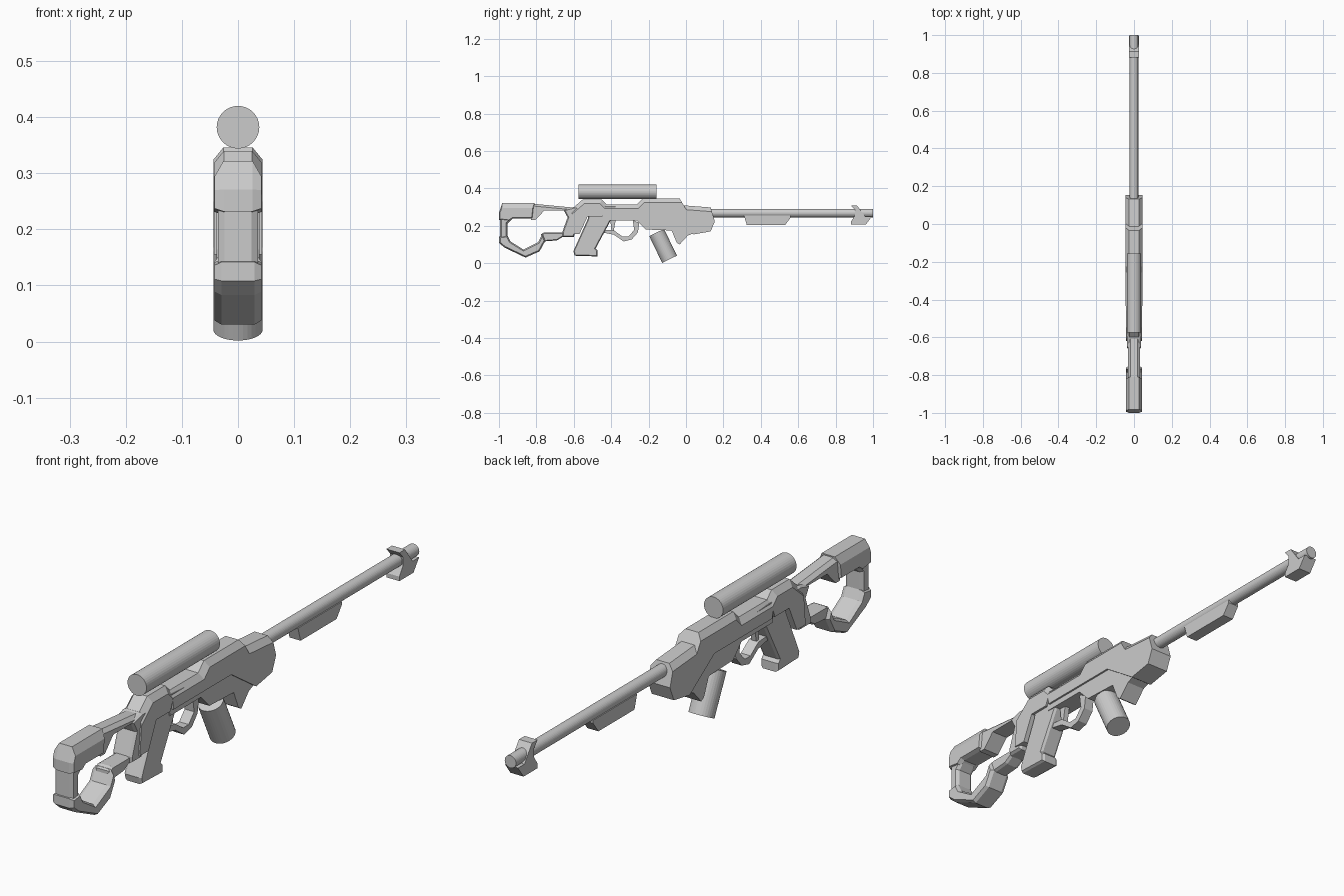
import bpy, bmesh, math
from mathutils import Vector

grey = bpy.data.materials.new("plain_grey")
grey.diffuse_color = (0.6, 0.6, 0.6, 1)


def finish(name, bm):
    bmesh.ops.remove_doubles(bm, verts=bm.verts, dist=1e-5)
    bmesh.ops.recalc_face_normals(bm, faces=bm.faces)
    me = bpy.data.meshes.new(name)
    bm.to_mesh(me)
    bm.free()
    me.materials.append(grey)
    ob = bpy.data.objects.new(name, me)
    bpy.context.collection.objects.link(ob)
    return ob


def inset(pts, cut):
    """Move each profile edge inwards by cut(normal) and re-intersect."""
    n = len(pts)
    area = sum(pts[i - 1][0] * pts[i][1] - pts[i][0] * pts[i - 1][1] for i in range(n))
    s = 1 if area > 0 else -1
    nor = []
    for i in range(n):
        d = Vector(pts[(i + 1) % n]) - Vector(pts[i])
        nor.append(Vector((d.y, -d.x)).normalized() * s)
    out = []
    for i in range(n):
        a, b, p = nor[i - 1], nor[i], Vector(pts[i])
        da, db = a.dot(p) - cut(a), b.dot(p) - cut(b)
        det = a.x * b.y - a.y * b.x
        if abs(det) < 0.15:
            out.append(p - a * cut(a))
        else:
            out.append(Vector(((da * b.y - db * a.y) / det, (a.x * db - b.x * da) / det)))
    return out


def prism(name, pts, w, top=0.0, rim=0.0, cw=0.014):
    """Side profile (y, z) with half width w; chamfer on top edges or whole rim."""
    rings = [(-w, pts), (w, pts)]
    if top or rim:
        small = inset(pts, lambda nv: max(rim, top if nv.y > 0.6 else 0))
        rings = [(-w, small), (-w + cw, pts), (w - cw, pts), (w, small)]
    bm = bmesh.new()
    loops = [[bm.verts.new((x, p[0], p[1])) for p in ring] for x, ring in rings]
    n = len(pts)
    for a, b in zip(loops, loops[1:]):
        for i in range(n):
            j = (i + 1) % n
            bm.faces.new((a[i], a[j], b[j], b[i]))
    bm.faces.new(loops[0])
    bm.faces.new(loops[-1])
    return finish(name, bm)


def rod(name, p, q, r, sides=32):
    p, q = Vector(p), Vector(q)
    bm = bmesh.new()
    bmesh.ops.create_cone(bm, cap_ends=True, segments=sides, radius1=r, radius2=r, depth=(q - p).length)
    rot = (q - p).to_track_quat('Z', 'Y').to_matrix().to_4x4()
    bm.transform(rot)
    bmesh.ops.translate(bm, verts=bm.verts, vec=(p + q) / 2)
    return finish(name, bm)


# round parts: barrel, scope and magazine
rod("barrel", (0, 0.1, 0.268), (0, 1.0, 0.268), 0.0225)
rod("scope", (0, -0.575, 0.382), (0, -0.157, 0.382), 0.038)
rod("magazine", (0, -0.157, 0.164), (0, -0.088, 0.021), 0.044)

# barrel fittings
prism("barrel_weight", [(0.31, 0.255), (0.56, 0.255), (0.56, 0.244), (0.53, 0.204), (0.325, 0.204)], 0.022)
prism("muzzle_sight", [(0.882, 0.309), (0.914, 0.309), (0.93, 0.287), (0.957, 0.25), (0.994, 0.25),
                       (0.962, 0.207), (0.882, 0.207), (0.882, 0.223), (0.903, 0.255), (0.903, 0.285)], 0.026)

# receiver: lower core and wider upper cover
prism("receiver_core", [(-0.45, 0.305), (0.1, 0.28), (0.12, 0.18), (0.041, 0.16), (0.01, 0.148),
                        (-0.034, 0.1), (-0.05, 0.11), (-0.077, 0.175), (-0.216, 0.18),
                        (-0.264, 0.229), (-0.44, 0.229)], 0.037)
prism("receiver_cover", [(-0.435, 0.314), (-0.264, 0.314), (-0.232, 0.346), (-0.034, 0.346), (-0.012, 0.309),
                         (0.132, 0.298), (0.154, 0.223), (0.132, 0.17), (0.041, 0.154),
                         (-0.1, 0.25), (-0.43, 0.25)], 0.044, top=0.022, cw=0.018)

# rear body and grip
prism("rear_body", [(-0.607, 0.293), (-0.553, 0.34), (-0.451, 0.34), (-0.42, 0.309), (-0.446, 0.25),
                    (-0.526, 0.25), (-0.57, 0.155), (-0.62, 0.155)], 0.043, top=0.022, cw=0.018)
prism("grip", [(-0.41, 0.26), (-0.403, 0.228), (-0.483, 0.079), (-0.473, 0.068), (-0.473, 0.036),
               (-0.596, 0.04), (-0.602, 0.065), (-0.526, 0.234), (-0.52, 0.26)], 0.034, rim=0.005, cw=0.009)

# trigger guard and trigger
prism("trigger_guard", [(-0.45, 0.165), (-0.385, 0.152), (-0.333, 0.116), (-0.29, 0.127), (-0.257, 0.165),
                        (-0.25, 0.215), (-0.285, 0.232), (-0.277, 0.177), (-0.308, 0.143),
                        (-0.34, 0.143), (-0.385, 0.175), (-0.45, 0.18)], 0.019)
prism("trigger", [(-0.405, 0.235), (-0.375, 0.235), (-0.388, 0.165), (-0.398, 0.165)], 0.01)

# stock: front joint, top beam, lower strut
prism("stock_joint", [(-0.655, 0.285), (-0.60, 0.3), (-0.55, 0.3), (-0.6, 0.14), (-0.66, 0.14),
                      (-0.662, 0.165), (-0.633, 0.245)], 0.038, rim=0.006, cw=0.009)
prism("stock_beam", [(-0.83, 0.319), (-0.757, 0.312), (-0.6, 0.297), (-0.61, 0.26), (-0.65, 0.282),
                     (-0.757, 0.282), (-0.805, 0.231), (-0.83, 0.231)], 0.033, top=0.012)
prism("stock_strut", [(-0.775, 0.155), (-0.757, 0.165), (-0.62, 0.165), (-0.62, 0.14), (-0.66, 0.14),
                      (-0.69, 0.122), (-0.775, 0.115)], 0.03, rim=0.005, cw=0.01)

# butt: cap, recessed column and lower hook
prism("butt_cap", [(-0.81, 0.322), (-0.982, 0.322), (-1.0, 0.271), (-1.0, 0.232), (-0.945, 0.225),
                   (-0.925, 0.239), (-0.82, 0.239)], 0.042, top=0.028, rim=0.006, cw=0.016)
prism("butt_column", [(-0.995, 0.26), (-0.995, 0.12), (-0.954, 0.12), (-0.954, 0.212), (-0.925, 0.241),
                      (-0.925, 0.26)], 0.036, rim=0.008, cw=0.012)
prism("butt_hook", [(-1.0, 0.142), (-1.0, 0.108), (-0.97, 0.083), (-0.858, 0.03), (-0.783, 0.063),
                    (-0.752, 0.12), (-0.767, 0.16), (-0.79, 0.112), (-0.869, 0.073), (-0.938, 0.116),
                    (-0.954, 0.148)], 0.042, rim=0.007, cw=0.013)
